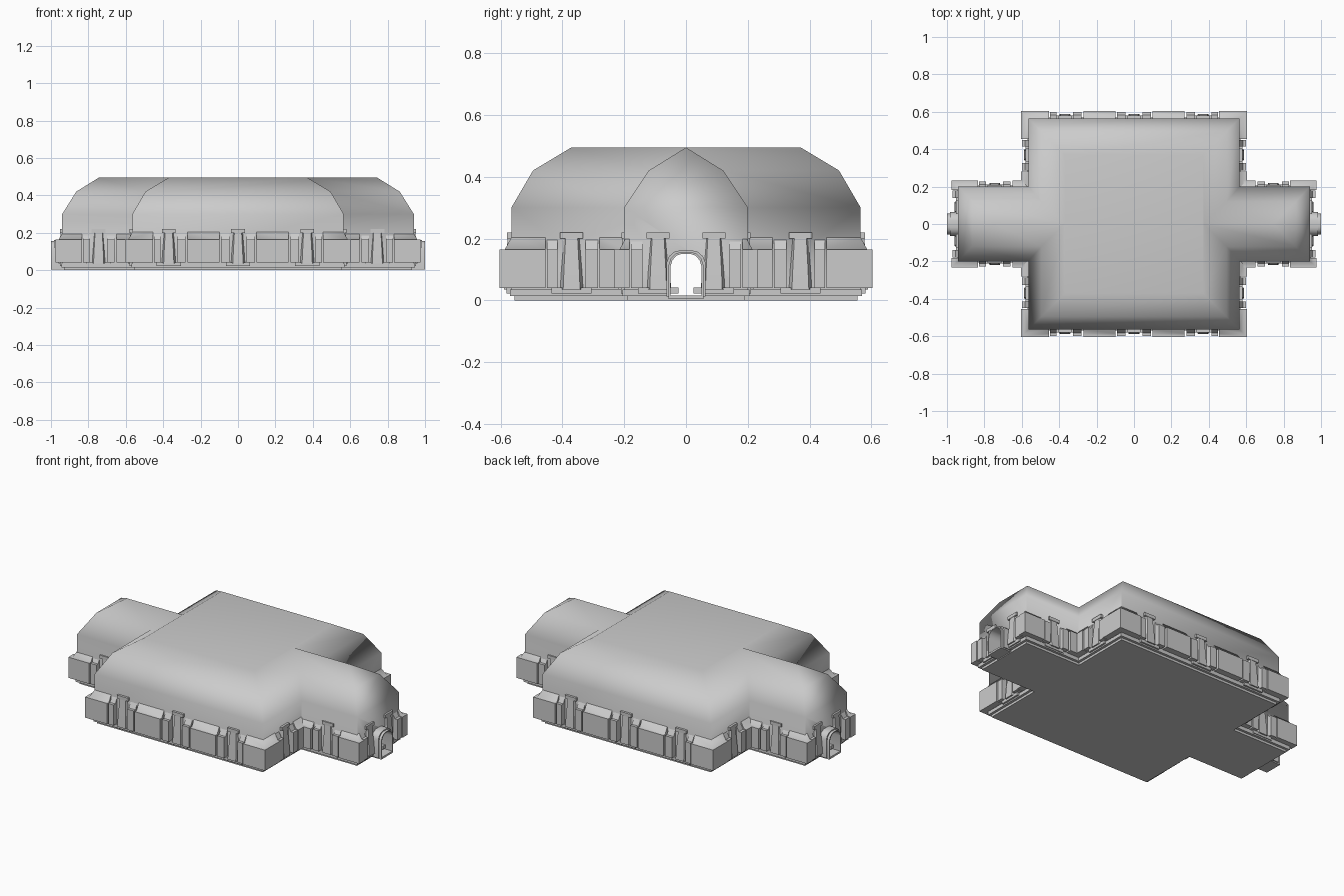
import bpy, bmesh
from math import radians, cos, sin

if "Cube" in bpy.data.objects:
    bpy.data.objects.remove(bpy.data.objects["Cube"])


def finish(obj, angle):
    bpy.ops.object.select_all(action='DESELECT')
    obj.select_set(True)
    bpy.context.view_layer.objects.active = obj
    bpy.ops.object.shade_smooth_by_angle(angle=radians(angle))


def new_object(name, bm):
    bmesh.ops.remove_doubles(bm, verts=bm.verts, dist=1e-5)
    bmesh.ops.recalc_face_normals(bm, faces=bm.faces)
    mesh = bpy.data.meshes.new(name)
    bm.to_mesh(mesh)
    bm.free()
    obj = bpy.data.objects.new(name, mesh)
    bpy.context.collection.objects.link(obj)
    return obj


def loft(bm, rings):
    """Skin a closed solid through rings of 3D points."""
    loops = [[bm.verts.new(p) for p in r] for r in rings]
    n = len(loops[0])
    for a, b in zip(loops, loops[1:]):
        for i in range(n):
            bm.faces.new((a[i], a[(i + 1) % n], b[(i + 1) % n], b[i]))
    bm.faces.new(loops[0])
    bm.faces.new(loops[-1])


def rect(x0, x1, y0, y1, z):
    return [(x0, y0, z), (x1, y0, z), (x1, y1, z), (x0, y1, z)]


def hull(name, levels):
    bm = bmesh.new()
    loft(bm, [rect(-x, x, -y, y, z) for x, y, z in levels])
    return new_object(name, bm)


def arch(name, spans, w, base, top):
    """Round-topped profile running along x."""
    prof = [(-w, base), (w, base), (w, top - .04), (w * .88, top - .02),
            (w * .6, top - .005), (w * .3, top), (-w * .3, top),
            (-w * .6, top - .005), (-w * .88, top - .02), (-w, top - .04)]
    bm = bmesh.new()
    for x0, x1 in spans:
        loft(bm, [[(x, y, z) for y, z in prof] for x in (x0, x1)])
    return new_object(name, bm)


def boolean(obj, other, op):
    m = obj.modifiers.new(op.lower(), 'BOOLEAN')
    m.operation, m.object, m.solver = op, other, 'EXACT'
    bpy.context.view_layer.objects.active = obj
    bpy.ops.object.modifier_apply(modifier=m.name)


# Hall and cross wing with stepped plinth and faceted roof
hall = hull("hall_shell", [(.555, .555, 0), (.555, .555, .014), (.57, .57, .014),
                           (.57, .57, .035), (.565, .565, .035), (.565, .565, .30),
                           (.495, .495, .42), (.37, .37, .495)])
wing = hull("wing_shell", [(.93, .19, 0), (.93, .19, .014), (.945, .205, .014),
                           (.945, .205, .035), (.94, .2, .035), (.94, .2, .30),
                           (.865, .12, .42), (.745, 0, .4945)])
boolean(hall, wing, 'UNION')

# Door frames and the open passage through both ends
cutter = arch("passage_cutter", [(-1.1, 1.1)], .05, .016, .15)
cutter.hide_render = True
frame_in = arch("door_frame_inner", [(.92, .985), (-.985, -.92)], .063, .012, .162)
frame_out = arch("door_frame_outer", [(.92, 1.0), (-1.0, -.92)], .056, .005, .156)
for o in (hall, frame_in, frame_out):
    boolean(o, cutter, 'DIFFERENCE')
    finish(o, 80 if o is hall else 35)
hall.modifiers.new("weighted", 'WEIGHTED_NORMAL').keep_sharp = True
for o in (wing, cutter):
    bpy.data.objects.remove(o)

# Walls: directions, face distance, column centres, panels, narrow strips
walls = [
    ((90, 270), .603, (0, -.37, .37), [(.1, .27)],
     [(.045, .09), (.28, .325), (.415, .45)]),
    ((90, 270), .232, (-.745, .745), [(.56, .65)], [(.66, .70), (.79, .83)]),
    ((0, 180), .603, (-.37, .37), [(.2, .28)], [(.285, .325), (.415, .45)]),
    ((0, 180), .975, (-.09, .09), [], [(.14, .178)]),
]
panels, strips, columns = bmesh.new(), bmesh.new(), bmesh.new()


def block(bm, place, u0, u1, d0, d1, su0=0, su1=0):
    """Armour panel with a sloped shoulder on its outer sides."""
    rings = []
    for z, s in ((.04, 0), (.165, 0), (.165, .017), (.205, .039)):
        rings.append([place(p) for p in
                      rect(u0 + su0 * s, u1 - su1 * s, d0, d1 - s, z)])
    loft(bm, rings)


for angles, d, centres, wide, narrow in walls:
    for a in angles:
        c, s = cos(radians(a)), sin(radians(a))

        def place(p):
            u, dd, z = p
            return (dd * c - u * s, dd * s + u * c, z)

        for bm, spans, out in ((panels, wide, d), (strips, narrow, d - .004)):
            for u0, u1 in spans:
                block(bm, place, u0, u1, d - .06, out)
                block(bm, place, -u1, -u0, d - .06, out)
        # Tapered column with foot and cap
        for u in centres:
            loft(columns, [[place(p) for p in (
                (u - w, d - .05, z), (u - w * .65, d - e, z),
                (u + w * .65, d - e, z), (u + w, d - .05, z))]
                for z, w, e in ((.035, .042, .014), (.10, .038, .018), (.20, .03, .026))])
            for w, e, z0, z1 in ((.037, .024, .20, .22), (.065, .022, .022, .042)):
                loft(columns, [[place(p) for p in rect(u - w, u + w, d - .05, d - e, z)]
                               for z in (z0, z1)])

# Corner panels wrap both sides
for sx in (-1, 1):
    for sy in (-1, 1):
        def corner(p):
            return (p[0] * sx, p[1] * sy, p[2])
        block(panels, corner, .455, .603, .455, .603, 0, 1)
        block(panels, corner, .835, .975, .183, .232, 0, 1)

for name, bm, ang in (("wall_panels", panels, 80), ("wall_strips", strips, 50),
                      ("columns", columns, 50)):
    finish(new_object(name, bm), ang)
